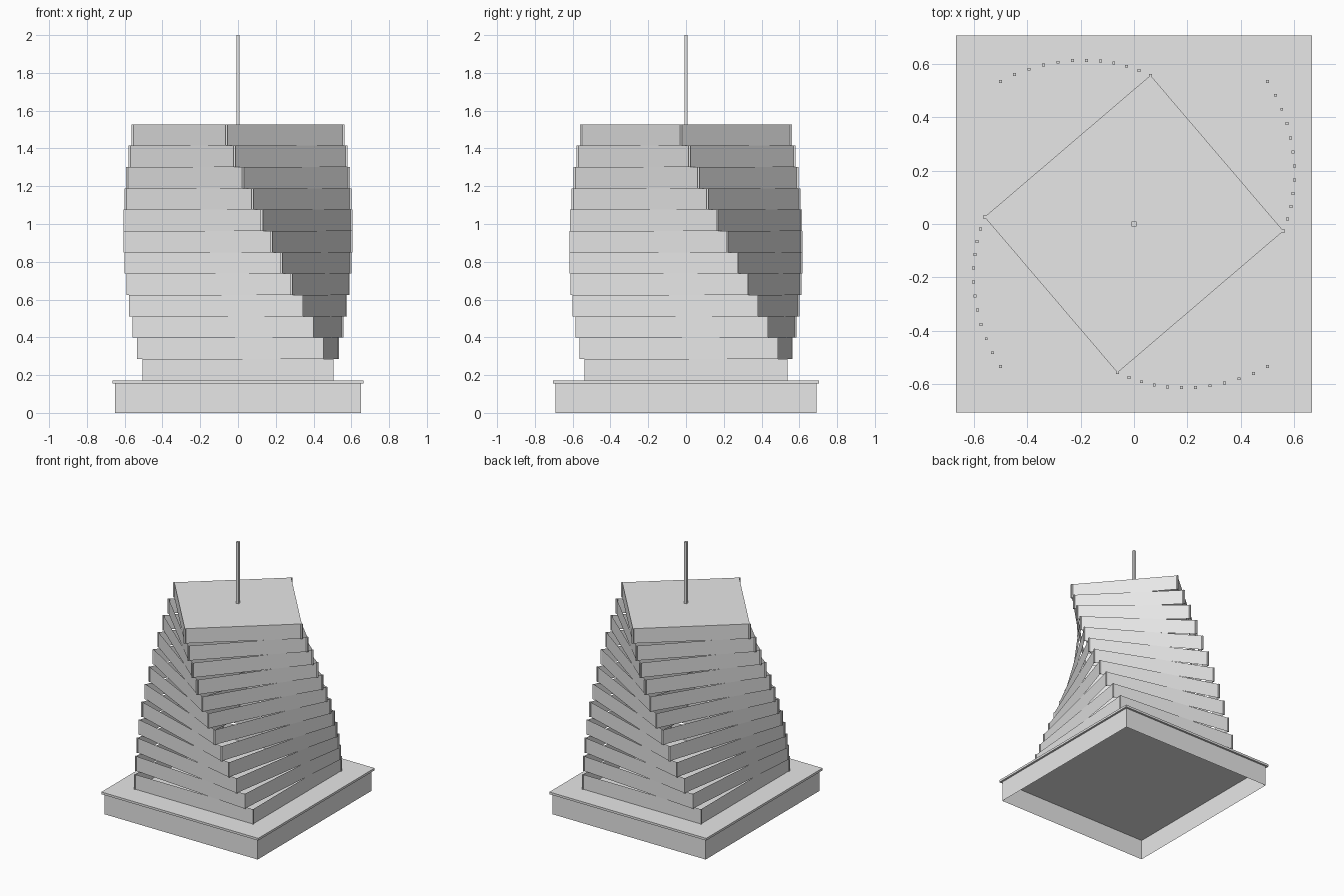
import bpy, bmesh, math
from mathutils import Matrix, Vector

if "Cube" in bpy.data.objects:
    bpy.data.objects.remove(bpy.data.objects["Cube"])

grey = bpy.data.materials.new("light_grey")
grey.diffuse_color = (0.8, 0.8, 0.8, 1)
grey.use_nodes = True
grey.node_tree.nodes["Principled BSDF"].inputs["Base Color"].default_value = grey.diffuse_color

FLOORS = 12
Z0, H = 0.172, 0.113             # bottom of the first storey, storey height
HX, HY = 0.50, 0.533             # half size of the first storey
TURN, SHRINK = math.radians(-4.5), 0.0213
SIGNS = ((-1, -1), (1, -1), (1, 1), (-1, 1))


def finish(name, bm):
    mesh = bpy.data.meshes.new(name)
    bm.to_mesh(mesh)
    bm.free()
    mesh.materials.append(grey)
    obj = bpy.data.objects.new(name, mesh)
    bpy.context.collection.objects.link(obj)
    return obj


def add_box(bm, size, centre):
    m = Matrix.Translation(centre) @ Matrix.Diagonal((*size, 1))
    bmesh.ops.create_cube(bm, size=1, matrix=m)


def box(name, sx, sy, z0, z1):
    bm = bmesh.new()
    add_box(bm, (sx, sy, z1 - z0), (0, 0, (z0 + z1) / 2))
    finish(name, bm)


def wall_ring(name, corners, z0, z1, roof=False):
    bm = bmesh.new()
    low = [bm.verts.new(c + Vector((0, 0, z0))) for c in corners]
    high = [bm.verts.new(c + Vector((0, 0, z1))) for c in corners]
    for k in range(4):
        n = (k + 1) % 4
        bm.faces.new((low[k], low[n], high[n], high[k]))
    if roof:
        bm.faces.new(high)
    finish(name, bm)


# Plinth hollow from below, with a thin projecting cap
wall_ring("plinth", [Vector((x * 0.65, y * 0.69, 0)) for x, y in SIGNS], 0, 0.155)
box("plinth_cap", 1.33, 1.41, 0.155, Z0)

# Twisting, shrinking storeys: open wall rings with slim corner posts
for i in range(FLOORS):
    s, z = 1 - SHRINK * i, Z0 + H * i
    rot = Matrix.Rotation(TURN * i, 3, 'Z')
    corners = [rot @ Vector((x * HX * s, y * HY * s, 0)) for x, y in SIGNS]
    wall_ring(f"storey_walls_{i + 1}", corners, z, z + H, roof=(i == FLOORS - 1))

    # Posts stay square to the plinth
    bm = bmesh.new()
    for c in corners:
        add_box(bm, (0.011, 0.011, H), c + Vector((0, 0, z + H / 2)))
    finish(f"corner_posts_{i + 1}", bm)

# Roof mast
box("mast", 0.018, 0.018, Z0 + H * FLOORS, 2.0)
